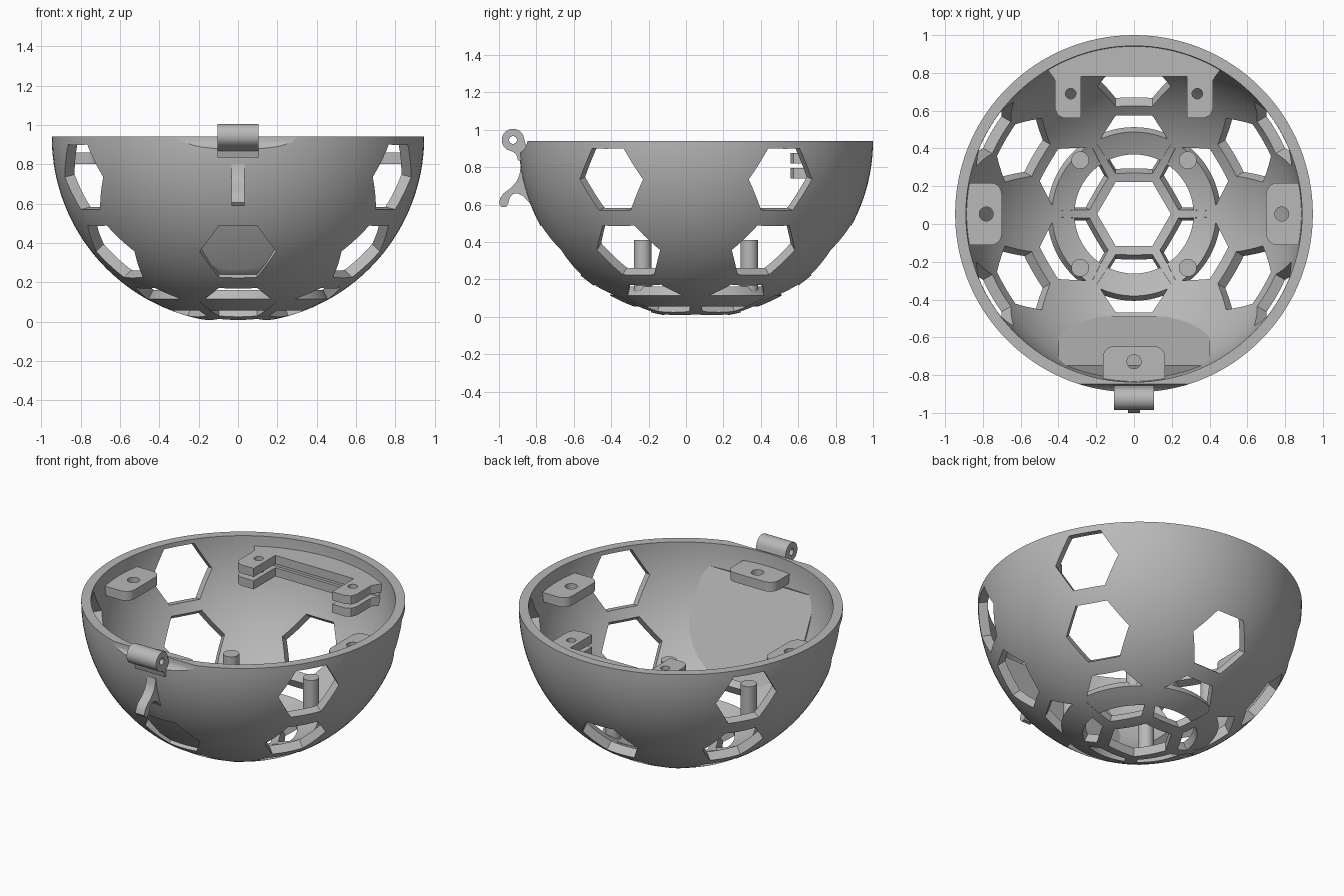
import bpy, bmesh, math
from math import sin, cos, radians, pi
from mathutils import Matrix, Vector

cube = bpy.data.objects.get("Cube")
if cube:
    bpy.data.objects.remove(cube, do_unlink=True)

OUTER, INNER = 0.947, 0.89
CENTRE = Vector((0, 0.053, 0.94))
TO_CENTRE = Matrix.Translation(CENTRE)
# Local (x, y, z) becomes world (y, z, x), for side profiles extruded across
ACROSS = Matrix(((0, 0, 1, 0), (1, 0, 0, 0), (0, 1, 0, 0), (0, 0, 0, 1)))

grey = bpy.data.materials.new("plain grey")
grey.use_nodes = True
grey.diffuse_color = (0.48, 0.48, 0.48, 1)
grey.node_tree.nodes["Principled BSDF"].inputs["Base Color"].default_value = grey.diffuse_color


def make(name, bm):
    bmesh.ops.recalc_face_normals(bm, faces=bm.faces[:])
    mesh = bpy.data.meshes.new(name)
    bm.to_mesh(mesh)
    bm.free()
    mesh.materials.append(grey)
    ob = bpy.data.objects.new(name, mesh)
    bpy.context.collection.objects.link(ob)
    return ob


def activate(ob):
    bpy.ops.object.select_all(action='DESELECT')
    ob.select_set(True)
    bpy.context.view_layer.objects.active = ob


def finish(ob):
    activate(ob)
    bpy.ops.object.shade_smooth_by_angle(angle=radians(30))
    return ob


def combine(ob, tool, operation='DIFFERENCE'):
    tool.hide_render = True
    mod = ob.modifiers.new("cut", 'BOOLEAN')
    mod.operation, mod.object, mod.solver = operation, tool, 'EXACT'
    activate(ob)
    bpy.ops.object.modifier_apply(modifier=mod.name)
    bpy.data.objects.remove(tool, do_unlink=True)


def add_prism(bm, points, lo, hi, matrix=Matrix()):
    low = [bm.verts.new(matrix @ Vector((x, y, lo))) for x, y in points]
    high = [bm.verts.new(matrix @ Vector((x, y, hi))) for x, y in points]
    bm.faces.new(low[::-1])
    bm.faces.new(high)
    n = len(points)
    for i in range(n):
        j = (i + 1) % n
        bm.faces.new((low[i], low[j], high[j], high[i]))


def prism(name, points, lo, hi, matrix=Matrix()):
    bm = bmesh.new()
    add_prism(bm, points, lo, hi, matrix)
    return make(name, bm)


def circle(x, y, r, n=32, start=0.0, sweep=2 * pi):
    steps = n if sweep >= 2 * pi else n - 1
    return [(x + r * cos(start + sweep * i / steps), y + r * sin(start + sweep * i / steps))
            for i in range(n)]


def bowl_band(name, r_out, r_in, start, end, rings, segments=128):
    """Closed band of a spherical shell between two angles from the bottom."""
    angles = [radians(start + (end - start) * i / rings) for i in range(rings + 1)]
    profile = [(r_out * sin(a), -r_out * cos(a)) for a in angles]
    profile += [(r_in * sin(a), -r_in * cos(a)) for a in reversed(angles)]
    bm = bmesh.new()
    loops = []
    for s in range(segments):
        t = 2 * pi * s / segments
        loops.append([bm.verts.new(CENTRE + Vector((r * cos(t), r * sin(t), z)))
                      for r, z in profile])
    n = len(profile)
    for s in range(segments):
        a, b = loops[s], loops[(s + 1) % segments]
        for i in range(n):
            j = (i + 1) % n
            bm.faces.new((a[i], a[j], b[j], b[i]))
    return make(name, bm)


# Hemispherical shell with its hexagonal windows
shell = bowl_band("bowl_shell", OUTER, INNER, 4, 90, 40)
windows = [(0, 90)]
for azimuth in range(30, 390, 60):
    windows += [(25, azimuth), (51, azimuth)]
    if azimuth not in (90, 270):
        windows.append((77.2, azimuth))
bm = bmesh.new()
for polar, azimuth in windows:
    p, a = radians(polar), radians(azimuth)
    out = Vector((sin(p) * cos(a), sin(p) * sin(a), -cos(p)))
    side = Vector((-sin(a), cos(a), 0))
    frame = Matrix((side, out.cross(side), out)).transposed().to_4x4()
    add_prism(bm, circle(0, 0, 0.195, 6), 0.85, 1.0, TO_CENTRE @ frame)
combine(shell, make("window_cutter", bm))

# Clearance scoop in the rim behind the hinge
combine(shell, prism("scoop_cutter", circle(-0.925, 0.945, 0.077, 48), -0.5, 0.5, ACROSS))
finish(shell)

# Ring crossing the lower windows, with four posts on it
finish(bowl_band("base_ring", OUTER - 0.002, INNER + 0.002, 20.7, 29.1, 5))
for sx in (-1, 1):
    for sy in (-1, 1):
        side = ("left" if sx > 0 else "right") + ("_back" if sy > 0 else "_front")
        finish(prism("post_" + side, circle(0.285 * sx, CENTRE.y + 0.285 * sy, 0.047),
                     0.11, 0.41))

# Screw tabs on the left, right and front
corner = 0.06
tab_shape = [(0.905, -0.165), (0.905, 0.165)]
tab_shape += circle(0.70 + corner, 0.165 - corner, corner, 9, pi / 2, pi / 2)
tab_shape += circle(0.70 + corner, corner - 0.165, corner, 9, pi, pi / 2)
for name, angle in (("left", 0), ("right", pi), ("front", -pi / 2)):
    place = Matrix.Translation((0, CENTRE.y, 0)) @ Matrix.Rotation(angle, 4, 'Z')
    tab = prism("screw_tab_" + name, tab_shape, 0.80, 0.86, place)
    combine(tab, prism("tab_hole", circle(0.782, 0, 0.037), 0.7, 0.95, place))
    finish(tab)

# Back bracket: two forked layers joined by a spine
arc = circle(0, CENTRE.y, 0.905, 25, radians(59), radians(62))
arm = [(0.43, 0.78), (0.418, 0.76), (0.418, 0.61), (0.403, 0.575), (0.37, 0.56),
       (0.28, 0.56), (0.28, 0.78)]
fork = arc + [(-x, y) for x, y in arm] + arm[::-1]
for name, lo, hi in (("lower", 0.74, 0.795), ("upper", 0.82, 0.875)):
    layer = prism("bracket_" + name, fork, lo, hi)
    bm = bmesh.new()
    for sx in (-1, 1):
        add_prism(bm, circle(0.335 * sx, 0.69, 0.028, 24), 0.7, 0.95)
    combine(layer, make("bracket_hole", bm))
    finish(layer)
finish(prism("bracket_spine", arc + [(-0.42, 0.80), (0.42, 0.80)], 0.79, 0.825))

# Sloping mounting plate inside the front, trimmed to the bowl
plate = prism("front_plate", [(-0.49, 0.255), (-0.75, 0.80), (-0.822, 0.766), (-0.565, 0.235)],
              -0.4, 0.4, ACROSS)
bm = bmesh.new()
bmesh.ops.create_uvsphere(bm, u_segments=96, v_segments=48, radius=0.925, matrix=TO_CENTRE)
combine(plate, make("plate_trimmer", bm), 'INTERSECT')
finish(plate)

# Hinge barrel with its neck running down into the shell
barrel = circle(-0.925, 0.945, 0.06, 33, radians(10), radians(230))
neck = [(-0.925, 0.882), (-0.907, 0.868), (-0.898, 0.835), (-0.85, 0.835), (-0.85, 0.90)]
hinge = prism("hinge_barrel", barrel + neck, -0.105, 0.105, ACROSS)
combine(hinge, prism("hinge_hole", circle(-0.925, 0.945, 0.021, 24), -0.2, 0.2, ACROSS))
finish(hinge)

# Curved latch hook below the hinge
hook = [(-0.85, 0.80), (-0.885, 0.80), (-0.89, 0.76), (-0.905, 0.725), (-0.935, 0.69),
        (-0.975, 0.66), (-0.993, 0.635), (-1.0, 0.605), (-0.985, 0.587), (-0.962, 0.588),
        (-0.95, 0.605), (-0.943, 0.635), (-0.925, 0.657), (-0.90, 0.66), (-0.87, 0.645),
        (-0.82, 0.59), (-0.79, 0.60)]
finish(prism("latch_hook", hook, -0.032, 0.032, ACROSS))
